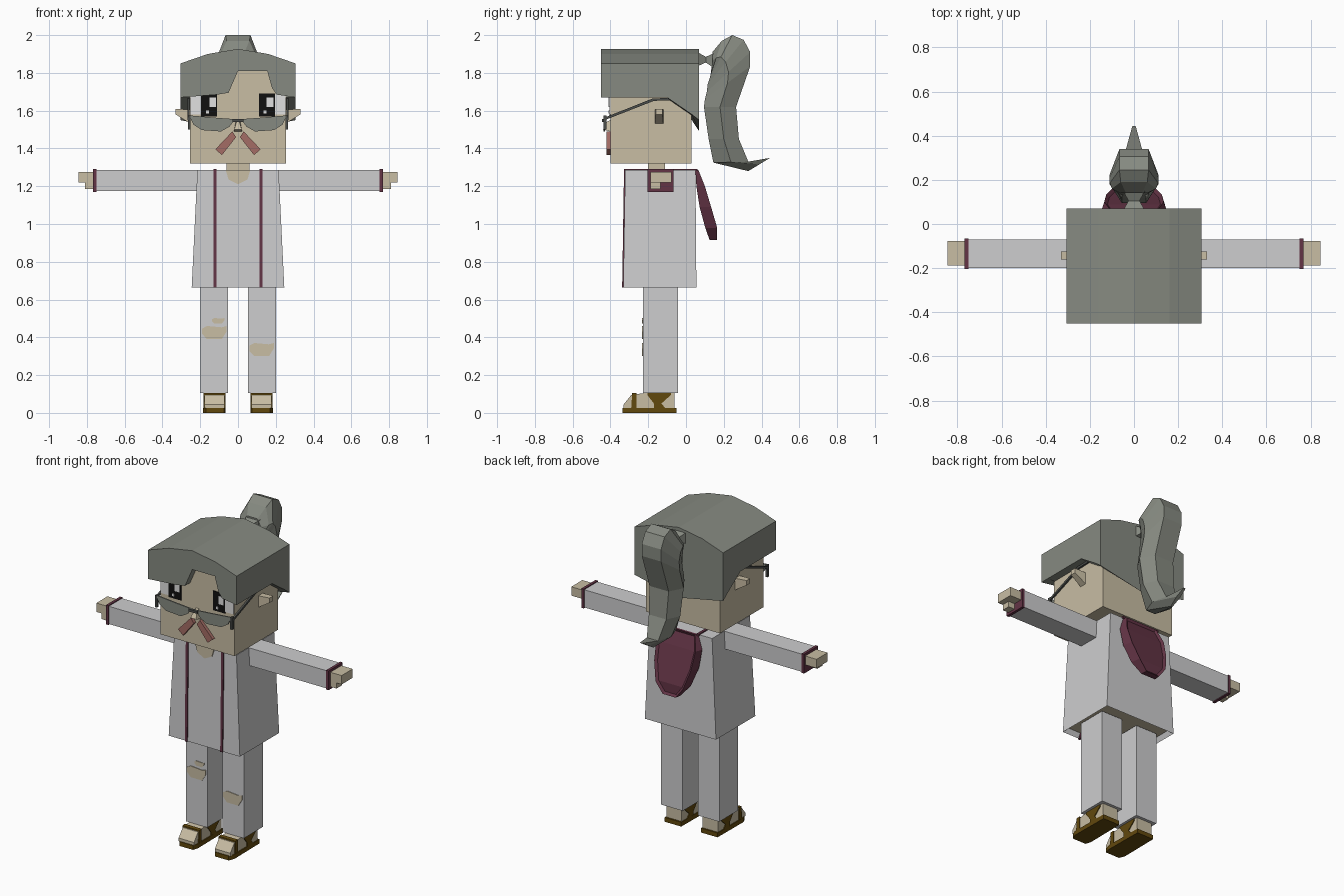
import bpy
import bmesh

cube = bpy.data.objects.get("Cube")
if cube:
    bpy.data.objects.remove(cube, do_unlink=True)


def material(name, red, green, blue):
    mat = bpy.data.materials.new(name)
    mat.diffuse_color = (red, green, blue, 1)
    mat.use_nodes = True
    for node in mat.node_tree.nodes:
        if node.type == 'BSDF_PRINCIPLED':
            node.inputs["Base Color"].default_value = (red, green, blue, 1)
    return mat


skin = material("skin", .58, .51, .37)
hair_grey = material("hair grey", .24, .255, .22)
cloth = material("white cloth", .61, .61, .62)
maroon = material("maroon trim", .125, .034, .06)
leather = material("brown leather", .12, .065, .004)
lip_pink = material("dusty pink", .37, .15, .13)
black = material("eye black", .005, .005, .005)
eye_white = material("eye white", .75, .75, .75)
frame_grey = material("frame grey", .07, .075, .07)


def loft(name, rings, *mats):
    """Closed skin through rings of equal point count."""
    bm = bmesh.new()
    loops = [[bm.verts.new(point) for point in ring] for ring in rings]
    count = len(loops[0])
    for low, high in zip(loops, loops[1:]):
        for i in range(count):
            j = (i + 1) % count
            bm.faces.new((low[i], low[j], high[j], high[i]))
    bm.faces.new(loops[0])
    bm.faces.new(loops[-1])
    bmesh.ops.recalc_face_normals(bm, faces=bm.faces)
    mesh = bpy.data.meshes.new(name)
    bm.to_mesh(mesh)
    bm.free()
    for mat in mats:
        mesh.materials.append(mat)
    obj = bpy.data.objects.new(name, mesh)
    bpy.context.collection.objects.link(obj)
    return obj


def prism(name, axis, outline, start, end, mat):
    """Extrude a flat outline along one axis."""
    def place(a, b, depth):
        point = [a, b]
        point.insert("xyz".index(axis), depth)
        return point
    return loft(name, [[place(a, b, d) for a, b in outline] for d in (start, end)], mat)


def rectangle(a, b, c, d):
    return [(a, c), (b, c), (b, d), (a, d)]


def box(name, xs, ys, zs, mat):
    return prism(name, "z", rectangle(*xs, *ys), *zs, mat)


def flip(outline, side):
    return [(side * a, b) for a, b in outline]


def mirrored(xs, side):
    return sorted(side * x for x in xs)


def recess(obj, test, thickness, depth, index):
    """Inset the chosen faces and push them inwards."""
    bm = bmesh.new()
    bm.from_mesh(obj.data)
    chosen = [f for f in bm.faces if test(f)]
    bmesh.ops.inset_region(bm, faces=chosen, thickness=thickness, depth=-depth)
    for face in chosen:
        face.material_index = index
    bm.to_mesh(obj.data)
    bm.free()


# Head and neck
box("head", (-.255, .255), (-.4, .03), (1.32, 1.84), skin)
box("neck", (-.06, .06), (-.2, -.11), (1.25, 1.35), skin)
loft("nose", [[(-.022, -.4, 1.49), (.022, -.4, 1.49), (.01, -.4, 1.55), (-.01, -.4, 1.55)],
              [(-.02, -.44, 1.5), (.02, -.44, 1.5), (.008, -.42, 1.54), (-.008, -.42, 1.54)]], skin)

# Hair cap with arched top, longer at the nape
arch = [(-.305, 1.85), (-.16, 1.9), (0, 1.927), (.16, 1.9), (.305, 1.85)]


def cap_ring(y, edge, middle):
    outline = [(-.305, edge)] + arch + [(.305, edge), (0, middle)]
    return [(x, y, z) for x, z in outline]


loft("hair_cap", [cap_ring(-.395, 1.67, 1.67), cap_ring(-.1, 1.67, 1.67),
                  cap_ring(.031, 1.58, 1.55), cap_ring(.07, 1.55, 1.49)], hair_grey)
fringe = arch + [(.305, 1.67), (.205, 1.685), (.18, 1.72), (.155, 1.81),
                 (0, 1.81), (-.05, 1.695), (-.11, 1.685), (-.305, 1.67)]
prism("hair_fringe", "y", fringe, -.45, -.395, hair_grey)


# Ponytail: each ring runs from the inner to the outer edge
def tail_ring(inner, outer, half):
    (yi, zi), (yo, zo) = inner, outer
    ym, zm = (yi + yo) / 2, (zi + zo) / 2
    return [(-half * .5, yi, zi), (half * .5, yi, zi), (half, ym, zm),
            (half * .6, yo, zo), (-half * .6, yo, zo), (-half, ym, zm)]


tail = [((.14, 1.82), (.14, 1.91), .06), ((.13, 1.79), (.19, 1.97), .1),
        ((.125, 1.77), (.245, 2), .11), ((.115, 1.74), (.305, 1.975), .11),
        ((.11, 1.7), (.34, 1.91), .11), ((.1, 1.66), (.34, 1.835), .11),
        ((.095, 1.62), (.265, 1.62), .11), ((.12, 1.45), (.28, 1.45), .1),
        ((.145, 1.325), (.33, 1.33), .065), ((.33, 1.28), (.445, 1.35), .012)]
loft("ponytail", [tail_ring(*ring) for ring in tail], hair_grey)


def tie_ring(y, half, low, high):
    return [(x, y, z) for x, z in rectangle(-half, half, low, high)]


loft("ponytail_tie", [tie_ring(.06, .05, 1.835, 1.91), tie_ring(.105, .025, 1.855, 1.885),
                      tie_ring(.15, .05, 1.825, 1.905)], hair_grey)

# Jacket, hollow below, with neckline and front trims
jacket = loft("jacket", [
    [(x, y, .665) for x, y in rectangle(-.245, .245, -.332, .055)],
    [(x, y, 1.285) for x, y in rectangle(-.215, .215, -.322, .05)]], cloth, skin)
recess(jacket, lambda f: f.normal.z < -.9, .02, .03, 1)
prism("neckline", "y", [(-.065, 1.286), (.065, 1.286), (.05, 1.235), (0, 1.21), (-.05, 1.235)],
      -.329, -.322, skin)

# Hood hanging on the back, dished on its outer side
hood_rows = [(1.287, .05, .065, .12), (1.2, .055, .1, .15), (1.09, .072, .133, .14),
             (.98, .102, .165, .105), (.915, .125, .165, .05)]
hood = loft("hood", [[(-w, a, z), (w, a, z), (w * .9, b, z), (-w * .9, b, z)]
                     for z, a, b, w in hood_rows], maroon)
recess(hood, lambda f: f.normal.y > .6, .015, .012, 0)

for side, label in ((-1, "right"), (1, "left")):
    # Face details
    ear = [[(side * .25, y, z) for y, z in rectangle(-.165, -.12, 1.53, 1.605)],
           [(side * .33, y, z) for y, z in rectangle(-.16, -.125, 1.58, 1.61)]]
    loft(label + "_ear", ear, skin)
    box(label + "_eye", mirrored((.11, .195), side), (-.405, -.399), (1.57, 1.69), black)
    box(label + "_eye_white", mirrored((.195, .252), side), (-.404, -.399), (1.58, 1.685), eye_white)
    shine = side * .152 + .018
    box(label + "_eye_shine", (shine - .018, shine + .018), (-.409, -.404), (1.62, 1.67), eye_white)
    box(label + "_eye_glint", (shine - .035, shine - .02), (-.409, -.404), (1.585, 1.6), eye_white)
    whisker = [(.03, 1.49), (.12, 1.395), (.085, 1.365), (.01, 1.46)]
    prism(label + "_moustache", "y", flip(whisker, side), -.42, -.399, lip_pink)

    # Glasses
    lens = [(.015, 1.555), (.11, 1.562), (.26, 1.575), (.235, 1.525), (.19, 1.497), (.09, 1.49), (.045, 1.515)]
    prism(label + "_lens", "y", flip(lens, side), -.436, -.428, hair_grey)
    box(label + "_hinge", mirrored((.252, .266), side), (-.437, -.42), (1.5, 1.575), frame_grey)
    temple = [(-.43, 1.55), (-.17, 1.652), (-.07, 1.655), (-.07, 1.667), (-.175, 1.665), (-.43, 1.564)]
    prism(label + "_temple", "x", temple, side * .257, side * .268, frame_grey)

    # Jacket trims
    strip = [[(side * x, y, z) for x, y in rectangle(.114, .13, front, front + .02)]
             for z, front in ((.663, -.338), (1.29, -.328))]
    loft(label + "_front_trim", strip, maroon)
    box(label + "_collar_trim", mirrored((.114, .13), side), (-.328, .06), (1.28, 1.292), maroon)

    # Arm
    box(label + "_sleeve", mirrored((.2, .755), side), (-.2, -.07), (1.175, 1.285), cloth)
    box(label + "_cuff", mirrored((.75, .767), side), (-.204, -.066), (1.17, 1.29), maroon)
    box(label + "_hand", mirrored((.76, .845), side), (-.187, -.078), (1.22, 1.275), skin)
    box(label + "_thumb", mirrored((.76, .81), side), (-.187, -.135), (1.185, 1.22), skin)

    # Leg and sandal
    box(label + "_trouser_leg", mirrored((.052, .2), side), (-.228, -.042), (.105, .69), cloth)
    foot = [(-.33, .025), (-.33, .045), (-.29, .095), (-.2, .108), (-.06, .108), (-.06, .025)]
    prism(label + "_foot", "x", foot, side * .072, side * .178, skin)
    sole = [(.075, -.335), (.17, -.335), (.185, -.3), (.182, -.05), (.068, -.05), (.065, -.3)]
    prism(label + "_sole", "z", flip(sole, side), 0, .027, leather)
    toe_strap = [(-.29, .025), (-.285, .104), (-.262, .106), (-.262, .025)]
    prism(label + "_toe_strap", "x", toe_strap, side * .067, side * .183, leather)
    ankle_strap = [(-.17, .025), (-.17, .05), (-.205, .095), (-.205, .108), (-.08, .108),
                   (-.08, .095), (-.13, .05), (-.11, .025)]
    prism(label + "_ankle_strap", "x", ankle_strap, side * .067, side * .183, leather)

# Bridge of the glasses
box("glasses_bridge", (-.03, .03), (-.445, -.428), (1.54, 1.555), frame_grey)

# Torn patches on the trouser legs
tear = [(-.5, .3), (-.3, .5), (.3, .4), (.5, .5), (.5, .1), (.3, -.5), (-.3, -.5), (-.5, -.1)]
for name, x, z, wide, tall in (("right_knee_tear", -.125, .425, .13, .07),
                               ("right_thigh_tear", -.105, .487, .065, .03),
                               ("left_knee_tear", .125, .335, .13, .07)):
    prism(name, "y", [(x + a * wide, z + b * tall) for a, b in tear], -.232, -.227, skin)
